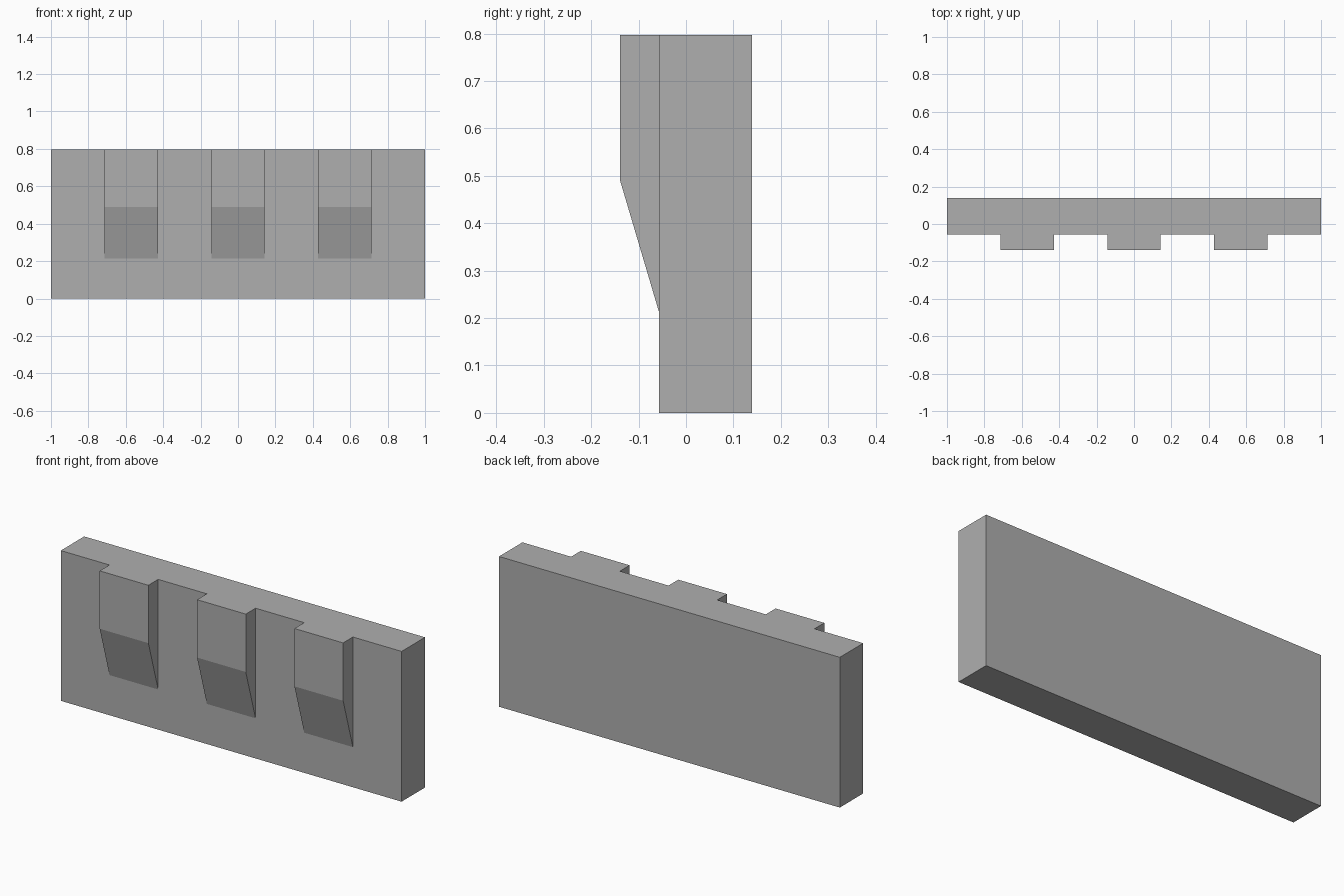
import bpy, bmesh

if "Cube" in bpy.data.objects:
    bpy.data.objects.remove(bpy.data.objects["Cube"])

HEIGHT = 0.797
BACK, FACE, FRONT = 0.139, -0.057, -0.139   # y of wall back, wall face, corbel front
UNIT = 2 / 7                                # seven equal bays along the length


def add_profile(bm, profile, x0, x1):
    """Extrude a closed (y, z) profile from x0 to x1."""
    face = bm.faces.new([bm.verts.new((x0, y, z)) for y, z in profile])
    ext = bmesh.ops.extrude_face_region(bm, geom=[face])
    verts = [g for g in ext["geom"] if isinstance(g, bmesh.types.BMVert)]
    bmesh.ops.translate(bm, verts=verts, vec=(x1 - x0, 0, 0))


# Dark grey stone
stone = bpy.data.materials.new("dark_stone")
stone.diffuse_color = (0.43, 0.43, 0.43, 1)
stone.use_nodes = True
stone.node_tree.nodes["Principled BSDF"].inputs["Base Color"].default_value = stone.diffuse_color


def make_object(name, profile, spans):
    bm = bmesh.new()
    for x0, x1 in spans:
        add_profile(bm, profile, x0, x1)
    bmesh.ops.recalc_face_normals(bm, faces=bm.faces[:])
    mesh = bpy.data.meshes.new(name)
    bm.to_mesh(mesh)
    bm.free()
    mesh.materials.append(stone)
    obj = bpy.data.objects.new(name, mesh)
    bpy.context.collection.objects.link(obj)
    return obj


# Plain parapet slab
wall = make_object("parapet_wall",
                   [(FACE, 0), (BACK, 0), (BACK, HEIGHT), (FACE, HEIGHT)],
                   [(-1, 1)])

# Three corbels with sloped undersides, rooted inside the slab
corbels = make_object("corbels",
                      [(0, 0.213), (FACE, 0.213), (FRONT, 0.49),
                       (FRONT, HEIGHT), (0, HEIGHT)],
                      [((2 * i - 0.5) * UNIT, (2 * i + 0.5) * UNIT)
                       for i in (-1, 0, 1)])
corbels.hide_render = True

# Fuse the corbels into the wall as one solid
union = wall.modifiers.new("fuse_corbels", "BOOLEAN")
union.operation = "UNION"
union.solver = "EXACT"
union.object = corbels
bpy.context.view_layer.objects.active = wall
bpy.ops.object.modifier_apply(modifier=union.name)
bpy.data.objects.remove(corbels)
